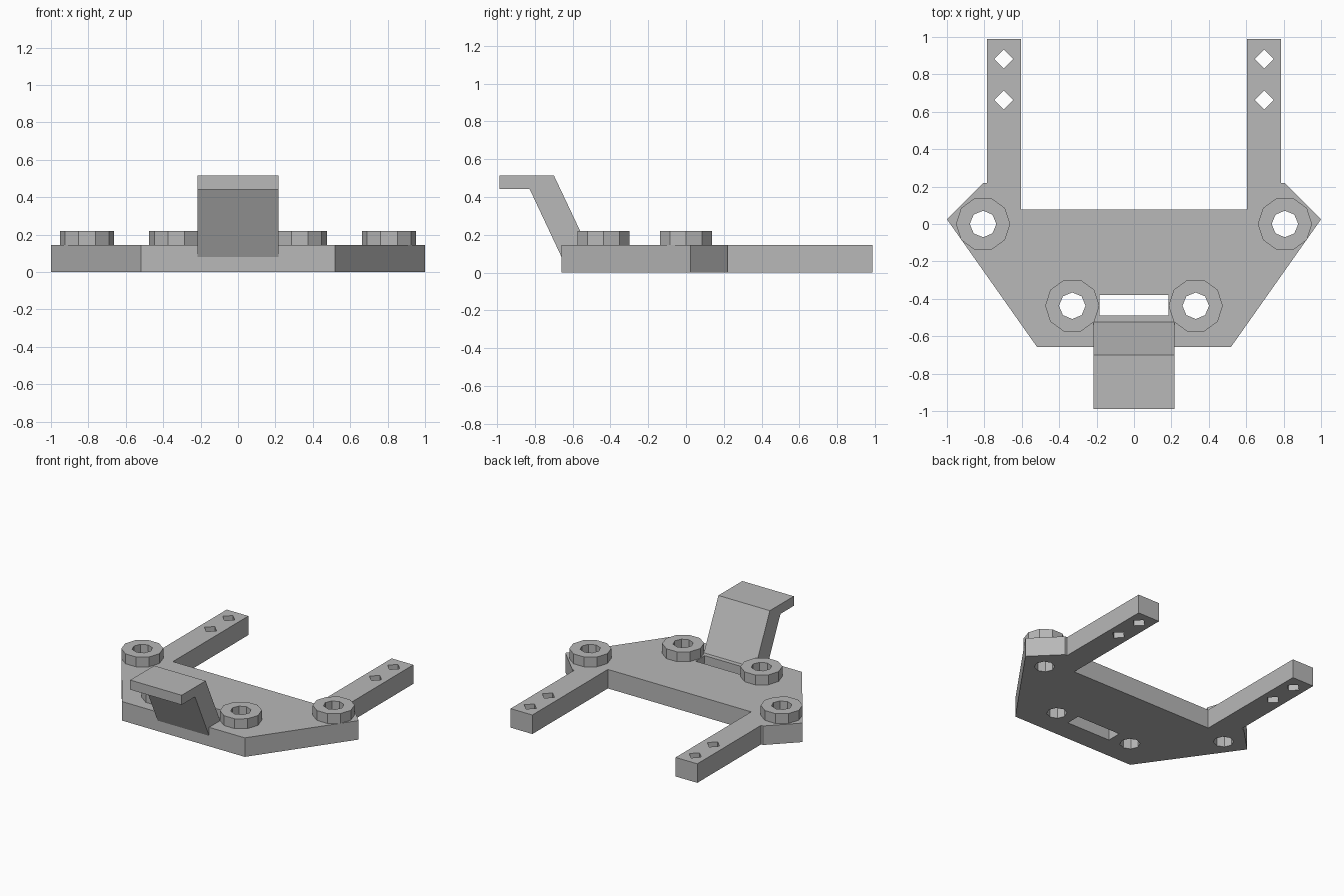
import bpy
import bmesh
from math import cos, sin, tau
from mathutils import Matrix, Vector

cube = bpy.data.objects.get("Cube")
if cube:
    bpy.data.objects.remove(cube, do_unlink=True)

# Single plain grey finish
grey = bpy.data.materials.new("plain grey")
grey.use_nodes = True
colour = (0.48, 0.48, 0.48, 1)
grey.diffuse_color = colour
grey.node_tree.nodes["Principled BSDF"].inputs["Base Color"].default_value = colour


def polygon(x, y, radius, sides):
    return [(x + radius * cos(tau * i / sides), y + radius * sin(tau * i / sides))
            for i in range(sides)]


def prism(name, outline, holes, depth, matrix):
    """Extrude an outline with holes along local z, then place it."""
    bm = bmesh.new()
    edges = []
    for loop in [outline] + holes:
        verts = [bm.verts.new((u, v, 0)) for u, v in loop]
        edges += [bm.edges.new((a, b)) for a, b in zip(verts, verts[1:] + verts[:1])]
    bmesh.ops.triangle_fill(bm, edges=edges, use_beauty=True, normal=(0, 0, 1))
    result = bmesh.ops.extrude_face_region(bm, geom=bm.faces[:], use_keep_orig=True)
    top = [g for g in result["geom"] if isinstance(g, bmesh.types.BMVert)]
    bmesh.ops.translate(bm, verts=top, vec=Vector((0, 0, depth)))
    bmesh.ops.recalc_face_normals(bm, faces=bm.faces[:])
    mesh = bpy.data.meshes.new(name)
    bm.to_mesh(mesh)
    bm.free()
    mesh.materials.append(grey)
    obj = bpy.data.objects.new(name, mesh)
    obj.matrix_world = matrix
    bpy.context.collection.objects.link(obj)
    return obj


THICK = 0.145
BOSS_HEIGHT = 0.075
boss_spots = {"rear": (0.807, 0.0), "front": (0.33, -0.437)}

# Base plate with two arms, mirrored from the +x half
half = [(0.518, -0.658), (1, 0.025), (0.805, 0.22), (0.787, 0.22),
        (0.787, 0.988), (0.604, 0.988), (0.604, 0.078)]
outline = half + [(-x, y) for x, y in reversed(half)]

# Slot, boss bores and diamond arm holes
holes = [[(-0.185, -0.49), (0.185, -0.49), (0.185, -0.38), (-0.185, -0.38)]]
for side in (-1, 1):
    for x, y in boss_spots.values():
        holes.append(polygon(side * x, y, 0.071, 8))
    for y in (0.663, 0.882):
        holes.append(polygon(side * 0.696, y, 0.051, 4))
prism("base_plate", outline, holes, THICK, Matrix())

# Raised ring around each bore
for side, label in ((1, "left"), (-1, "right")):
    for place, (x, y) in boss_spots.items():
        prism(f"{place}_{label}_boss", polygon(0, 0, 0.145, 10),
              [polygon(0, 0, 0.071, 8)], BOSS_HEIGHT,
              Matrix.Translation((side * x, y, THICK)))

# Cranked front tab, profile in y and z swept across x
tab = [(-0.988, 0.515), (-0.988, 0.442), (-0.828, 0.442), (-0.658, 0.08),
       (-0.525, 0.08), (-0.525, THICK), (-0.7, 0.515)]
across = Matrix(((0, 0, 1, -0.217), (1, 0, 0, 0), (0, 1, 0, 0), (0, 0, 0, 1)))
prism("front_tab", tab, [], 0.434, across)
